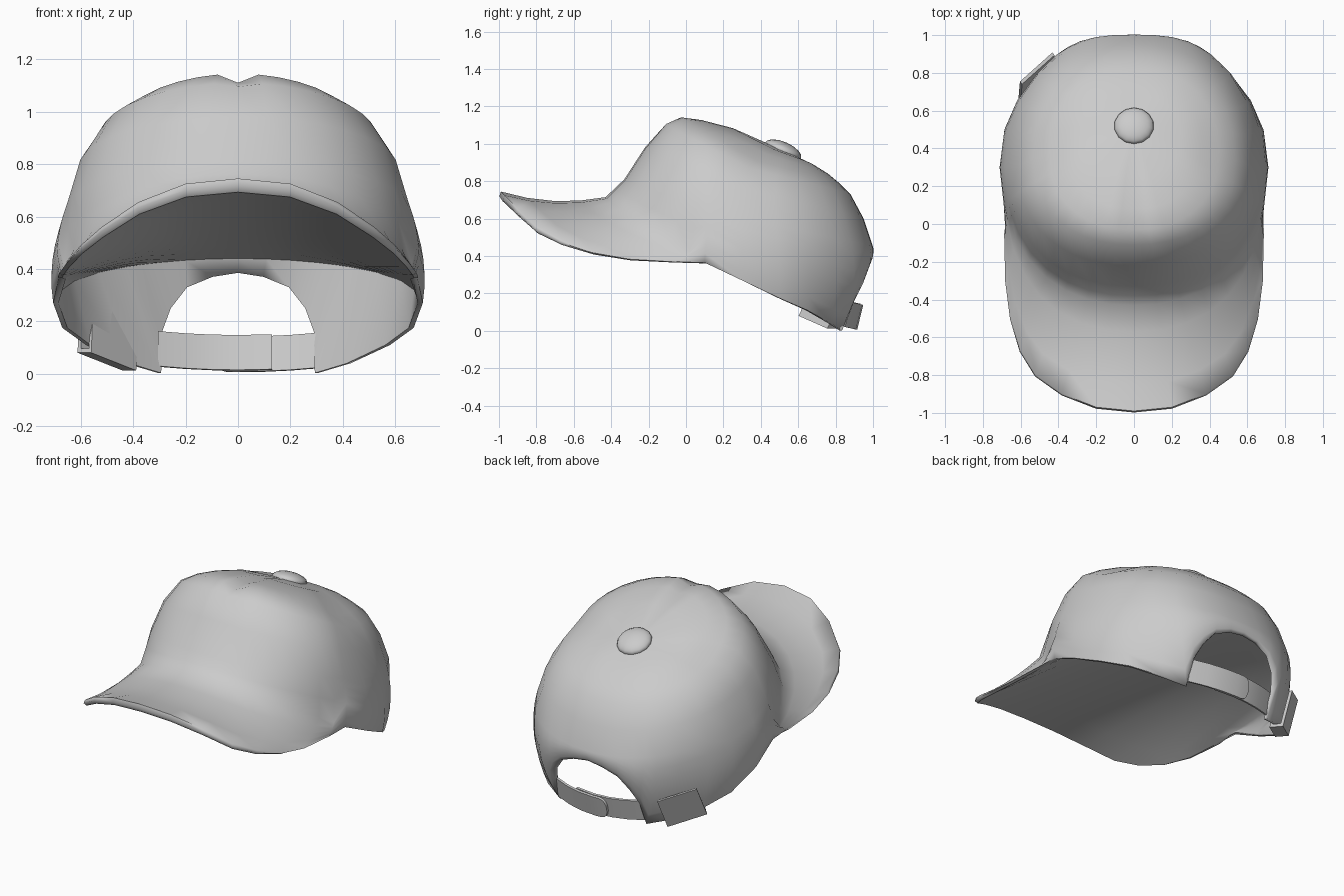
import bpy, bmesh
from math import sin, cos, radians
from mathutils import Vector

cube = bpy.data.objects.get("Cube")
if cube:
    bpy.data.objects.remove(cube)

grey = bpy.data.materials.new("plain_grey")
grey.use_nodes = True
grey.diffuse_color = (0.6, 0.6, 0.6, 1)
grey.node_tree.nodes["Principled BSDF"].inputs["Base Color"].default_value = (0.6, 0.6, 0.6, 1)


def finish(name, bm, angle=50):
    mesh = bpy.data.meshes.new(name)
    bm.to_mesh(mesh)
    bm.free()
    mesh.materials.append(grey)
    ob = bpy.data.objects.new(name, mesh)
    bpy.context.collection.objects.link(ob)
    bpy.ops.object.select_all(action='DESELECT')
    ob.select_set(True)
    bpy.context.view_layer.objects.active = ob
    bpy.ops.object.shade_smooth_by_angle(angle=radians(angle))
    return ob


def ring(front, back, side, a):
    """Point on a tilted oval: front (y, z), back (y, z), side (half width, y, z)."""
    c, s = cos(a), sin(a)
    y, z = front if c > 0 else back
    w, sy, sz = side
    k = (abs(c) ** 2.25 + abs(s) ** 2.25) ** (-1 / 2.25)
    return Vector((w * s * k, sy + (y - sy) * abs(c) * k, sz + (z - sz) * abs(c)))


# Crown rings from the button downwards
RINGS = [((0.25, 1.085), (0.68, 0.89), (0.25, 0.46, 0.975)),
         ((0.08, 1.13), (0.76, 0.84), (0.36, 0.42, 0.95)),
         ((-0.03, 1.145), (0.82, 0.79), (0.45, 0.38, 0.91)),
         ((-0.11, 1.11), (0.88, 0.73), (0.535, 0.34, 0.87)),
         ((-0.22, 0.98), (0.95, 0.60), (0.615, 0.31, 0.76)),
         ((-0.33, 0.81), (1.0, 0.45), (0.665, 0.30, 0.60))]
SEAM = ((-0.43, 0.715), (1.0, 0.3), (0.70, 0.30, 0.24))
# Back end of the underside, inside the crown
INNER = ((-0.4, 0.6), (0.95, 0.44), (0.685, 0.3, 0.28))
# Outer edge of the brim, centre to corner, then the open rim and back arch
BRIM = [(0, -0.99, 0.745), (0.2, -0.97, 0.725), (0.38, -0.9, 0.655), (0.52, -0.8, 0.56),
        (0.6, -0.67, 0.49), (0.65, -0.5, 0.43), (0.675, -0.3, 0.39), (0.68, -0.05, 0.372)]
RIM = [(0.685, 0.1, 0.365), (0.705, 0.3, 0.27), (0.67, 0.5, 0.175), (0.58, 0.65, 0.11),
       (0.43, 0.775, 0.04), (0.305, 0.835, 0.003), (0.3, 0.9, 0.16), (0.265, 0.945, 0.25),
       (0.2, 0.975, 0.33), (0.1, 0.99, 0.37), (0, 0.99, 0.385)]
ANGLES = [0, 10, 20, 30, 40, 50, 60, 68, 75, 90, 105, 118, 132, 143, 149, 155, 163, 171, 180]
APEX = Vector((0, 0.52, 0.965))


def column(i):
    """Half-shell column from the button down, over the edge and round to the inside."""
    a = radians(ANGLES[i])
    outward = Vector((sin(a), -cos(a), 0))
    pts = [ring(*r, a) for r in RINGS]
    if i == 0:                                  # crease between the front panels
        for k, dip in enumerate((0.01, 0.025, 0.035, 0.015)):
            pts[k].z -= dip
    if i < len(BRIM):
        seam, end = ring(*SEAM, a), Vector(BRIM[i])
        pts += [(pts[-1] + seam) / 2, seam]
        for t in (0.25, 0.5, 0.75, 1):
            p = seam.lerp(end, t)
            p.z -= 0.14 * t * (1 - t) * cos(a) ** 2
            pts.append(p)
        lip = Vector((0, 0, -0.052 * cos(a) ** 2))
        pts += [end + lip * 0.5 + outward * 0.008, end + lip - outward * 0.01]
    else:
        start, end = pts[-1].copy(), Vector(RIM[i - len(BRIM)])
        bulge = outward * (start - end).length * (0.4 if ANGLES[i] > 140 else 0.27)
        for k in range(1, 7):
            t = k / 6
            pts.append(start.lerp(end, t) + bulge * t * (1 - t))
        pts.append(end - outward * 0.02)
        pts.append(ring(*INNER, a) if ANGLES[i] >= 90 else end - outward * 0.03)
    return pts


def mirrored(p):
    return Vector((-p.x, p.y, p.z))


# Crown and brim top, with the rolled edge and the inside of the back wall
bm = bmesh.new()
halves = [column(i) for i in range(len(ANGLES))]
cols = [[bm.verts.new(p) for p in c] for c in halves]
cols += [[bm.verts.new(mirrored(p)) for p in c] for c in halves[-2:0:-1]]
top = bm.verts.new(APEX)
for i, c in enumerate(cols):
    d = cols[(i + 1) % len(cols)]
    bm.faces.new((top, c[0], d[0]))
    for k in range(len(c) - 1):
        bm.faces.new((c[k], c[k + 1], d[k + 1], d[k]))
finish("cap_shell", bm, 75)

# Underside: shallow sheet from the brim edge to the inside of the back wall
bm = bmesh.new()
corner, last = len(BRIM), len(ANGLES) - 1
pairs = [(halves[min(k, corner)][-1], halves[last - k][-1]) for k in range(corner + 2)]
pairs = [(mirrored(f), mirrored(b)) for f, b in pairs[:0:-1]] + pairs
lines = [[bm.verts.new(f.lerp(b, k / 8)) for k in range(9)] for f, b in pairs]
for a, b in zip(lines, lines[1:]):
    for k in range(8):
        bm.faces.new((a[k], a[k + 1], b[k + 1], b[k]))
bmesh.ops.remove_doubles(bm, verts=bm.verts, dist=0.0005)
finish("underside", bm, 75)

# Top button
bm = bmesh.new()
bmesh.ops.create_uvsphere(bm, u_segments=14, v_segments=8, radius=1)
button = finish("top_button", bm, 80)
button.scale = (0.105, 0.105, 0.045)
button.location = (0, 0.52, 0.965)
button.rotation_euler.x = radians(-24)


def strip(name, xs, shift, drop, taper):
    """Curved band across the back opening; taper gives each column's height factor."""
    bm = bmesh.new()
    rows = []
    for x, f in zip(xs, taper):
        low = Vector((x, 0.9 + shift - 0.7 * x * x, 0.012 - drop + 0.16 * x * x))
        high = low + Vector((0, 0.033, 0.133))
        mid, half = (low + high) / 2, (high - low) / 2 * f
        inner = Vector((0, -0.014, 0.003))
        rows.append([bm.verts.new(p) for p in
                     (mid - half, mid + half, mid + half + inner, mid - half + inner)])
    for a, b in zip(rows, rows[1:]):
        for k in range(4):
            bm.faces.new((a[k], b[k], b[(k + 1) % 4], a[(k + 1) % 4]))
    bm.faces.new(rows[0])
    bm.faces.new(rows[-1])
    bmesh.ops.recalc_face_normals(bm, faces=bm.faces)
    return finish(name, bm, 40)


# Adjusting strap with its overlapping rounded tab
strip("back_strap", [-0.305, -0.2, -0.1, 0, 0.13], 0, 0, [1] * 5)
strip("strap_tab", [0.305, 0.2, 0.1, 0, -0.04, -0.065, -0.08, -0.088], 0.015, 0.006,
      [1, 1, 1, 1, 1, 0.9, 0.65, 0.3])

# Clip folded over the rim: outer plate, bottom fold and taller inner plate
along = Vector((0.19, 0.17, -0.075)).normalized()
out = Vector((-0.66, 0.75, 0)).normalized()
up = (Vector((0, 0, 1)) + out * 0.3 + along * 0.33).normalized()
base = Vector((-0.5, 0.715, 0.06))
for name, d, low, high, thick in (("clip_outer", 0.03, -0.015, 0.2, 0.018),
                                  ("clip_fold", 0.0, -0.015, 0.003, 0.07),
                                  ("clip_inner", -0.033, -0.015, 0.25, 0.014)):
    bm = bmesh.new()
    bmesh.ops.create_cube(bm, size=1)
    for v in bm.verts:
        x, y, z = v.co
        v.co = base + along * x * 0.24 + out * (d + y * thick) + up * (low + (z + 0.5) * (high - low))
    bmesh.ops.recalc_face_normals(bm, faces=bm.faces)
    finish(name, bm, 30)
